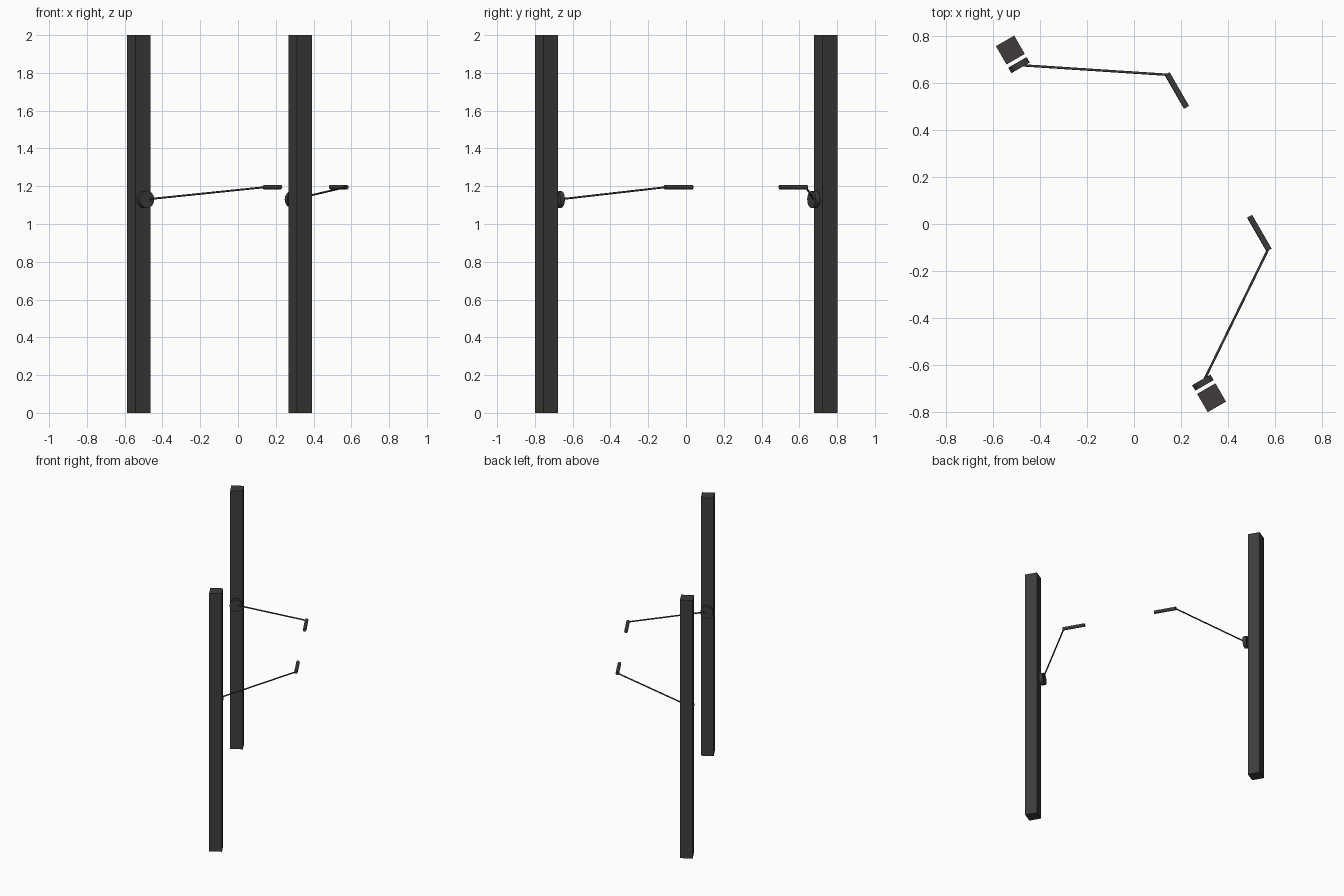
import bpy
from math import radians, sin, cos
from mathutils import Vector

cube = bpy.data.objects.get("Cube")
if cube:
    bpy.data.objects.remove(cube, do_unlink=True)

dark = bpy.data.materials.new("dark_metal")
dark.use_nodes = True
dark.diffuse_color = (0.05, 0.046, 0.044, 1)
dark.node_tree.nodes["Principled BSDF"].inputs["Base Color"].default_value = dark.diffuse_color

TURN = radians(30)
AXIS = Vector((sin(TURN), -cos(TURN), 0))  # direction from the rear post to the user
POST_SIDE = 0.09
PULLEY_Z, HANDLE_Z = 1.13, 1.195


def finish(name, smooth=False):
    ob = bpy.context.object
    ob.name = name
    ob.data.materials.append(dark)
    if smooth:
        bpy.ops.object.shade_smooth_by_angle(angle=radians(35))
    return ob


def rod(name, start, end, radius, sides):
    """Round bar between two points."""
    span = end - start
    bpy.ops.mesh.primitive_cylinder_add(
        vertices=sides, radius=radius, depth=span.length, location=(start + end) / 2,
        rotation=span.to_track_quat('Z', 'Y').to_euler())
    return finish(name, True)


def station(side, post_xy, handle_xy, facing):
    inward = AXIS * facing
    base = Vector((*post_xy, 0))

    # Square upright
    bpy.ops.mesh.primitive_cube_add(size=1, location=base + Vector((0, 0, 1)),
                                    rotation=(0, 0, TURN))
    post = finish(side + "_post")
    post.scale = (POST_SIDE, POST_SIDE, 2)

    # Pulley disc standing just off the upright
    hub = base + inward * 0.074 + Vector((0, 0, PULLEY_Z))
    rod(side + "_pulley", hub - inward * 0.0135, hub + inward * 0.0135, 0.045, 32)

    # Grip, with the cable tied to its end nearest the upright
    grip = Vector((*handle_xy, HANDLE_Z))
    near, far = grip - inward * 0.083, grip + inward * 0.083
    rod(side + "_handle", near, far, 0.0125, 24)
    rod(side + "_cable", hub, near + inward * 0.006, 0.005, 12)


station("rear", (-0.526, 0.74), (0.182, 0.568), 1)
station("front", (0.33, -0.739), (0.533, -0.039), -1)
